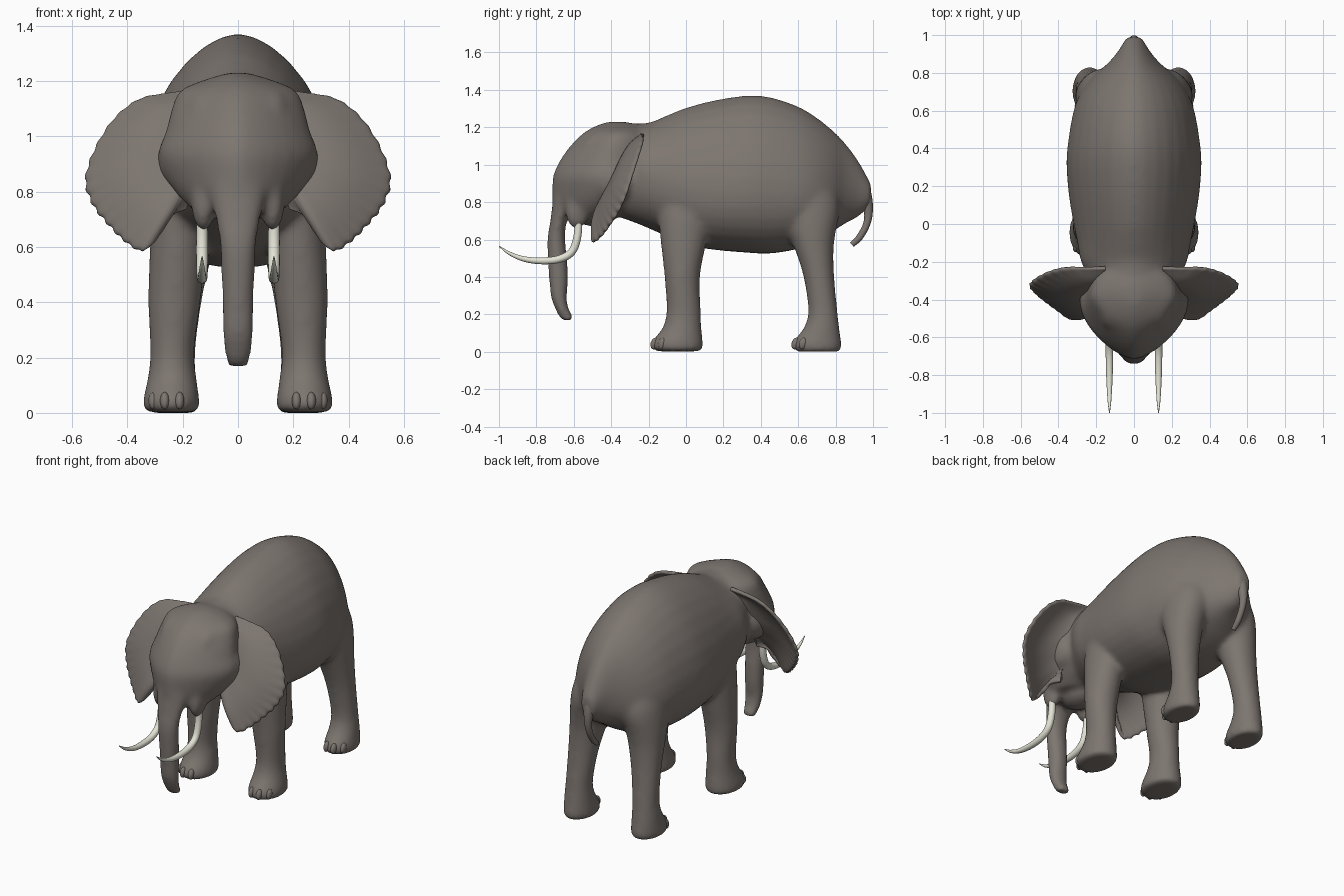
import bpy, bmesh, math
from mathutils import Vector, Matrix


def material(name, rgb):
    m = bpy.data.materials.new(name)
    m.diffuse_color = (*rgb, 1)
    return m


HIDE = material("grey hide", (0.205, 0.18, 0.162))
IVORY = material("ivory", (0.76, 0.76, 0.66))


def spline(keys, steps=5):
    """Catmull-Rom through tuples of any length."""
    out, n = [], len(keys)
    for i in range(n - 1):
        p = [keys[max(0, min(n - 1, i + k))] for k in (-1, 0, 1, 2)]
        for s in range(steps):
            t = s / steps
            out.append([0.5 * (2 * b + (c - a) * t + (2 * a - 5 * b + 4 * c - d) * t * t
                               + (3 * b - a - 3 * c + d) * t ** 3) for a, b, c, d in zip(*p)])
    return out + [list(keys[-1])]


def power(v, e):
    return math.copysign(abs(v) ** e, v)


def skin_rings(bm, rings):
    """Closed tube through rings of equal length."""
    vs = [[bm.verts.new(p) for p in r] for r in rings]
    n = len(vs[0])
    faces = [bm.faces.new((a[i], a[(i + 1) % n], b[(i + 1) % n], b[i]))
             for a, b in zip(vs, vs[1:]) for i in range(n)]
    faces += [bm.faces.new(vs[0]), bm.faces.new(vs[-1])]
    bmesh.ops.recalc_face_normals(bm, faces=faces)


ANG = [2 * math.pi * i / 32 for i in range(32)]


def column(bm, keys, side=1, n_front=2.0):
    """Upright loft: (z, y_front, y_back, centre x, half width)."""
    rings = []
    for z, yf, yb, cx, w in spline(keys):
        ring = []
        for a in ANG:
            e = 2 / (n_front if math.sin(a) < 0 else 2)
            ring.append((side * (cx + w * power(math.cos(a), e)),
                         (yf + yb) / 2 + (yb - yf) / 2 * power(math.sin(a), e), z))
        rings.append(ring)
    skin_rings(bm, rings)


def tube(bm, keys, x=0, steps=6):
    """Round tube on a path in the side plane: (y, z, radius)."""
    pts, rings = spline(keys, steps), []
    for i, (y, z, r) in enumerate(pts):
        a, b = pts[max(0, i - 1)], pts[min(len(pts) - 1, i + 1)]
        t = Vector((0, b[0] - a[0], b[1] - a[1])).normalized()
        nrm = Vector((0, -t.z, t.y))
        rings.append([Vector((x, y, z)) + r * (nrm * math.sin(q) + Vector((math.cos(q), 0, 0)))
                      for q in ANG[::2]])
    skin_rings(bm, rings)


def blob(bm, loc, size, tilt=0):
    bmesh.ops.create_uvsphere(bm, u_segments=20, v_segments=14, radius=1,
                              matrix=Matrix.Translation(loc) @ Matrix.Rotation(tilt, 4, 'X')
                              @ Matrix.Diagonal((*size, 1)))


def finish(bm, name, mat):
    me = bpy.data.meshes.new(name)
    for f in bm.faces:
        f.smooth = True
    bm.to_mesh(me)
    bm.free()
    me.materials.append(mat)
    ob = bpy.data.objects.new(name, me)
    bpy.context.collection.objects.link(ob)
    return ob


# Torso: (y, top, bottom, height of widest point, half width)
bm = bmesh.new()
torso = [(-0.42, 1.14, 0.74, 0.95, 0.16), (-0.3, 1.215, 0.70, 0.95, 0.23), (-0.2, 1.225, 0.66, 0.93, 0.28),
         (-0.1, 1.265, 0.615, 0.9, 0.3), (0, 1.305, 0.57, 0.87, 0.32), (0.15, 1.345, 0.545, 0.85, 0.345),
         (0.32, 1.37, 0.53, 0.85, 0.358), (0.45, 1.362, 0.525, 0.85, 0.347), (0.6, 1.312, 0.55, 0.84, 0.32),
         (0.7, 1.252, 0.59, 0.83, 0.28), (0.78, 1.188, 0.64, 0.83, 0.22), (0.85, 1.118, 0.685, 0.84, 0.14),
         (0.91, 1.04, 0.715, 0.86, 0.088), (0.955, 0.965, 0.75, 0.86, 0.06), (0.99, 0.9, 0.79, 0.85, 0.04)]
rings = []
for y, top, bot, mid, w in spline(torso):
    ring = []
    for a in ANG:
        up = math.sin(a) > 0
        e = 2 / 1.75 if up else 2 / 2.25
        ring.append((w * power(math.cos(a), e), y,
                     mid + (top - mid if up else mid - bot) * power(math.sin(a), e)))
    rings.append(ring)
skin_rings(bm, rings)

# Head, jaw and trunk
column(bm, [(1.23, -0.42, -0.32, 0, 0.035), (1.205, -0.49, -0.24, 0, 0.12), (1.165, -0.555, -0.2, 0, 0.21),
            (1.1, -0.62, -0.17, 0, 0.24), (1.02, -0.677, -0.17, 0, 0.26), (0.94, -0.712, -0.17, 0, 0.285),
            (0.86, -0.717, -0.18, 0, 0.265), (0.79, -0.714, -0.24, 0, 0.22), (0.73, -0.69, -0.36, 0, 0.16)],
       n_front=1.5)
blob(bm, (0, -0.49, 0.745), (0.1, 0.13, 0.075))
column(bm, [(0.92, -0.705, -0.5, 0, 0.12), (0.8, -0.714, -0.57, 0, 0.105), (0.7, -0.726, -0.635, 0, 0.082),
            (0.6, -0.742, -0.645, 0, 0.066), (0.5, -0.74, -0.635, 0, 0.061), (0.38, -0.732, -0.63, 0, 0.058),
            (0.29, -0.722, -0.637, 0, 0.057), (0.23, -0.7, -0.627, 0, 0.051),
            (0.19, -0.682, -0.603, 0, 0.046), (0.168, -0.66, -0.603, 0, 0.041)])

# Legs
front = [(1.03, -0.08, 0.08, 0.12, 0.07), (0.88, -0.14, 0.13, 0.185, 0.09), (0.75, -0.15, 0.135, 0.207, 0.1),
         (0.6, -0.137, 0.112, 0.217, 0.102), (0.4, -0.115, 0.075, 0.23, 0.095), (0.22, -0.105, 0.08, 0.238, 0.08),
         (0.13, -0.125, 0.083, 0.238, 0.088), (0.06, -0.178, 0.09, 0.241, 0.1), (0.02, -0.182, 0.092, 0.241, 0.103),
         (0.002, -0.165, 0.08, 0.241, 0.09)]
rear = [(1.1, 0.48, 0.7, 0.09, 0.08), (0.95, 0.47, 0.77, 0.13, 0.12), (0.82, 0.475, 0.815, 0.16, 0.13),
        (0.74, 0.49, 0.82, 0.175, 0.128), (0.65, 0.535, 0.803, 0.192, 0.118), (0.55, 0.58, 0.79, 0.205, 0.106),
        (0.4, 0.628, 0.793, 0.22, 0.089), (0.22, 0.653, 0.81, 0.232, 0.078), (0.13, 0.63, 0.82, 0.235, 0.083),
        (0.06, 0.578, 0.83, 0.235, 0.09), (0.02, 0.573, 0.832, 0.235, 0.092), (0, 0.59, 0.82, 0.235, 0.084)]
for s in (-1, 1):
    column(bm, front, s)
    column(bm, rear, s)
    blob(bm, (s * 0.2, -0.4, 0.92), (0.09, 0.13, 0.12))                  # cheek
    blob(bm, (s * 0.12, -0.42, 1.09), (0.075, 0.15, 0.1), 0.3)           # brow
    blob(bm, (s * 0.125, -0.575, 0.765), (0.045, 0.07, 0.11), -0.15)     # tusk socket
body = finish(bm, "body", HIDE)
rm = body.modifiers.new("blend", 'REMESH')
rm.mode = 'VOXEL'
rm.voxel_size = 0.012
rm.use_smooth_shade = True
sm = body.modifiers.new("soften", 'SMOOTH')
sm.factor = 0.5
sm.iterations = 22

# Tail
bm = bmesh.new()
tube(bm, [(0.86, 0.99, 0.04), (0.925, 0.91, 0.042), (0.958, 0.83, 0.036), (0.975, 0.75, 0.024),
          (0.965, 0.68, 0.019), (0.928, 0.612, 0.018), (0.887, 0.572, 0.014)])
finish(bm, "tail", HIDE)

# Toenails
bm = bmesh.new()
for s in (-1, 1):
    for cx, cy, rx, ry in ((0.241, -0.045, 0.098, 0.135), (0.235, 0.705, 0.092, 0.131)):
        for deg in (-20, 16, 50):
            a = math.radians(deg)
            blob(bm, (s * (cx + rx * 0.88 * math.sin(a)), cy - ry * 0.94 * math.cos(a), 0.044),
                 (0.017, 0.022, 0.032), -0.3)
finish(bm, "toenails", HIDE)

# Ears: sheet stretched from the head to a wavy rim (x, y, z), thick at the root
rim = spline([(0.15, -0.23, 1.165), (0.25, -0.23, 1.153), (0.36, -0.23, 1.13), (0.45, -0.25, 1.06),
              (0.52, -0.285, 0.95), (0.553, -0.32, 0.84), (0.525, -0.36, 0.75), (0.47, -0.405, 0.68),
              (0.41, -0.45, 0.62), (0.345, -0.495, 0.585), (0.295, -0.48, 0.64), (0.25, -0.46, 0.71),
              (0.19, -0.43, 0.735)], 8)
bm = bmesh.new()
rows, N, M = [], len(rim), 12
for i, p in enumerate(rim):
    u = i / (N - 1)
    root = Vector((0.15, -0.26, 1.11)).lerp(Vector((0.18, -0.41, 0.8)), u)
    edge = Vector(p)
    out = (edge - root).normalized()
    wave = 0.006 * math.sin(i * 1.5) * math.sin(math.pi * u)
    row = []
    for j in range(M + 1):
        t = j / M
        q = root.lerp(edge, t) + out * wave * t ** 8
        q.y -= 0.06 * math.sin(math.pi * t) * math.sin(math.pi * u) ** 0.8
        row.append(bm.verts.new(q))
    rows.append(row)
for a, b in zip(rows, rows[1:]):
    for j in range(M):
        bm.faces.new((a[j], a[j + 1], b[j + 1], b[j]))
bmesh.ops.recalc_face_normals(bm, faces=bm.faces[:])
ears = finish(bm, "ears", HIDE)
group = ears.vertex_groups.new(name="root thickness")
for k in range(N * (M + 1)):
    t = (k % (M + 1)) / M
    group.add([k], 0.25 + 0.75 * (1 - t) ** 2, 'REPLACE')
so = ears.modifiers.new("thickness", 'SOLIDIFY')
so.thickness = 0.085
so.offset = 0
so.vertex_group = group.name
ears.modifiers.new("both sides", 'MIRROR').use_axis = (True, False, False)
ears.modifiers.new("round rim", 'SUBSURF').levels = 1

# Tusks
bm = bmesh.new()
for s in (-1, 1):
    tube(bm, [(-0.575, 0.72, 0.02), (-0.58, 0.62, 0.021), (-0.61, 0.535, 0.021), (-0.68, 0.495, 0.02),
              (-0.78, 0.486, 0.018), (-0.87, 0.497, 0.014), (-0.945, 0.527, 0.009), (-1.0, 0.565, 0.002)],
         s * 0.13)
finish(bm, "tusks", IVORY)
